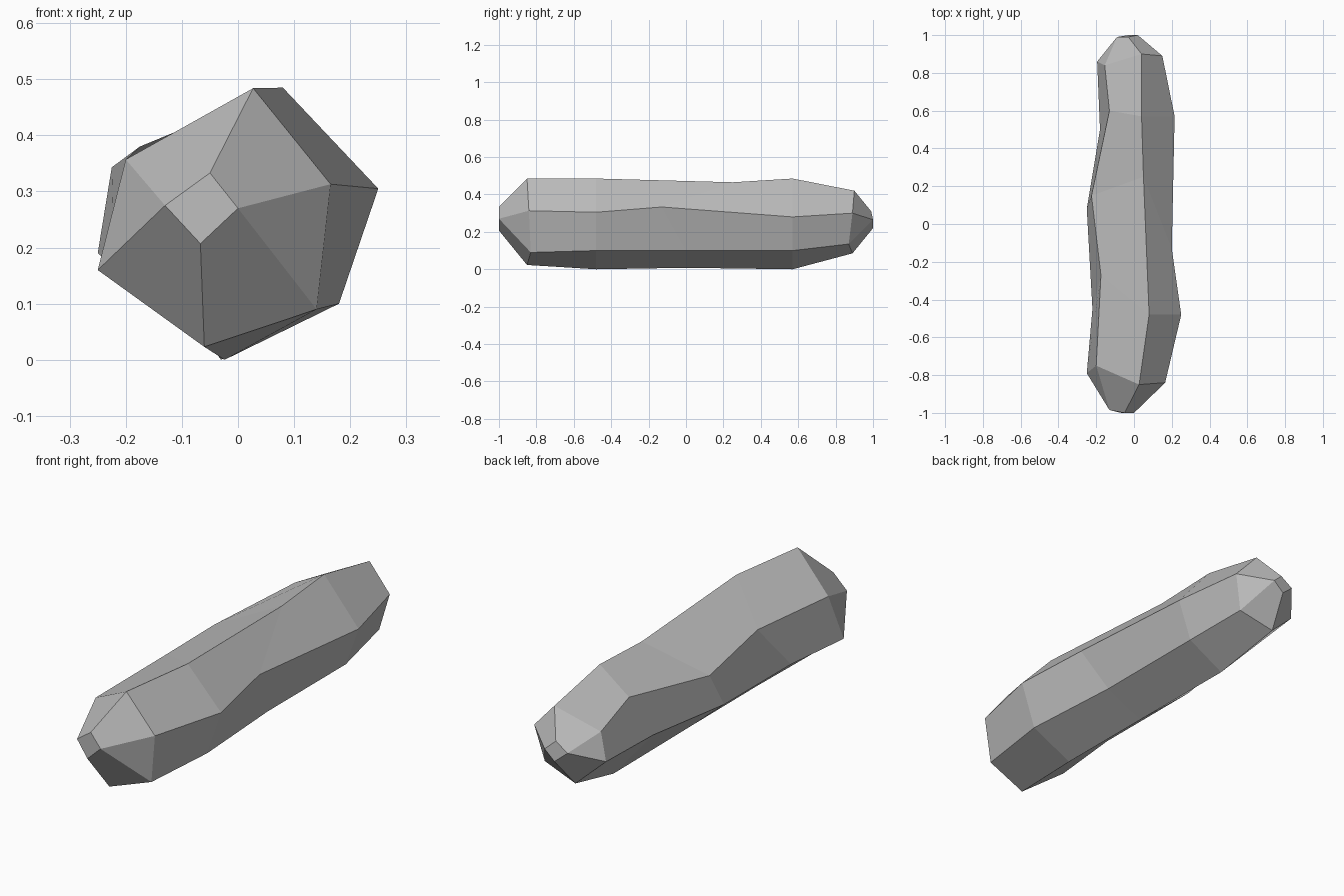
import bpy
import bmesh

# Remove the default cube only
default_cube = bpy.data.objects.get("Cube")
if default_cube:
    bpy.data.objects.remove(default_cube, do_unlink=True)


def flat_material(name, colour):
    """Plain single-colour material for viewport and render."""
    material = bpy.data.materials.new(name)
    material.use_nodes = True
    material.diffuse_color = colour
    shader = material.node_tree.nodes["Principled BSDF"]
    shader.inputs["Base Color"].default_value = colour
    shader.inputs["Roughness"].default_value = 0.9
    return material


stone_grey = flat_material("stone grey", (0.5, 0.5, 0.5, 1))

# Blunt end facets: four corners each, shared by the six long ridges
front_tip = dict(
    top=(-.05, -1, .333), right=(0, -1, .27),
    bottom=(-.067, -1, .207), left=(-.13, -.985, .275),
)
back_tip = dict(
    top=(-.03, .99, .31), right=(.02, 1, .265),
    bottom=(-.03, 1, .22), left=(-.09, .99, .27),
)

# Long ridges running front to back: tip corner joined, then ridge points
ridges = [
    # crown
    ("top", [(.027, -.85, .484), (.08, -.48, .485), (.05, .25, .465),
             (.04, .57, .485), (.04, .9, .42)]),
    # upper right
    ("right", [(.165, -.84, .313), (.25, -.48, .305), (.2, -.13, .333),
               (.215, .57, .28), (.15, .89, .3)]),
    # lower right
    ("right", [(.14, -.83, .09), (.18, -.48, .1), (.15, 0, .1),
               (.15, .57, .1), (.11, .87, .135)]),
    # keel
    ("bottom", [(-.06, -.85, .023), (-.024, -.48, 0), (-.035, 0, .008),
                (-.03, .57, 0), (-.06, .89, .085)]),
    # lower left
    ("left", [(-.25, -.79, .16), (-.22, -.45, .165), (-.25, .08, .19),
              (-.18, .5, .19), (-.195, .86, .21)]),
    # upper left
    ("left", [(-.2, -.75, .357), (-.175, -.27, .38), (-.225, .15, .343),
              (-.13, .6, .39), (-.155, .84, .33)]),
]

# Skin the ridges into one faceted stone
bm = bmesh.new()
lines = []
for corner, points in ridges:
    path = [front_tip[corner], *points, back_tip[corner]]
    lines.append([bm.verts.new(point) for point in path])

for index, line in enumerate(lines):
    neighbour = lines[(index + 1) % len(lines)]
    for step in range(len(line) - 1):
        bm.faces.new((line[step], neighbour[step],
                      neighbour[step + 1], line[step + 1]))

# Close both blunt ends, then merge the corners the ridges share
for end in (0, -1):
    bm.faces.new([line[end] for line in lines])
bmesh.ops.remove_doubles(bm, verts=bm.verts[:], dist=0.0005)
bmesh.ops.recalc_face_normals(bm, faces=bm.faces[:])

mesh = bpy.data.meshes.new("long_stone")
bm.to_mesh(mesh)
bm.free()
mesh.materials.append(stone_grey)
for polygon in mesh.polygons:
    polygon.use_smooth = False

stone = bpy.data.objects.new("long_stone", mesh)
bpy.context.collection.objects.link(stone)
